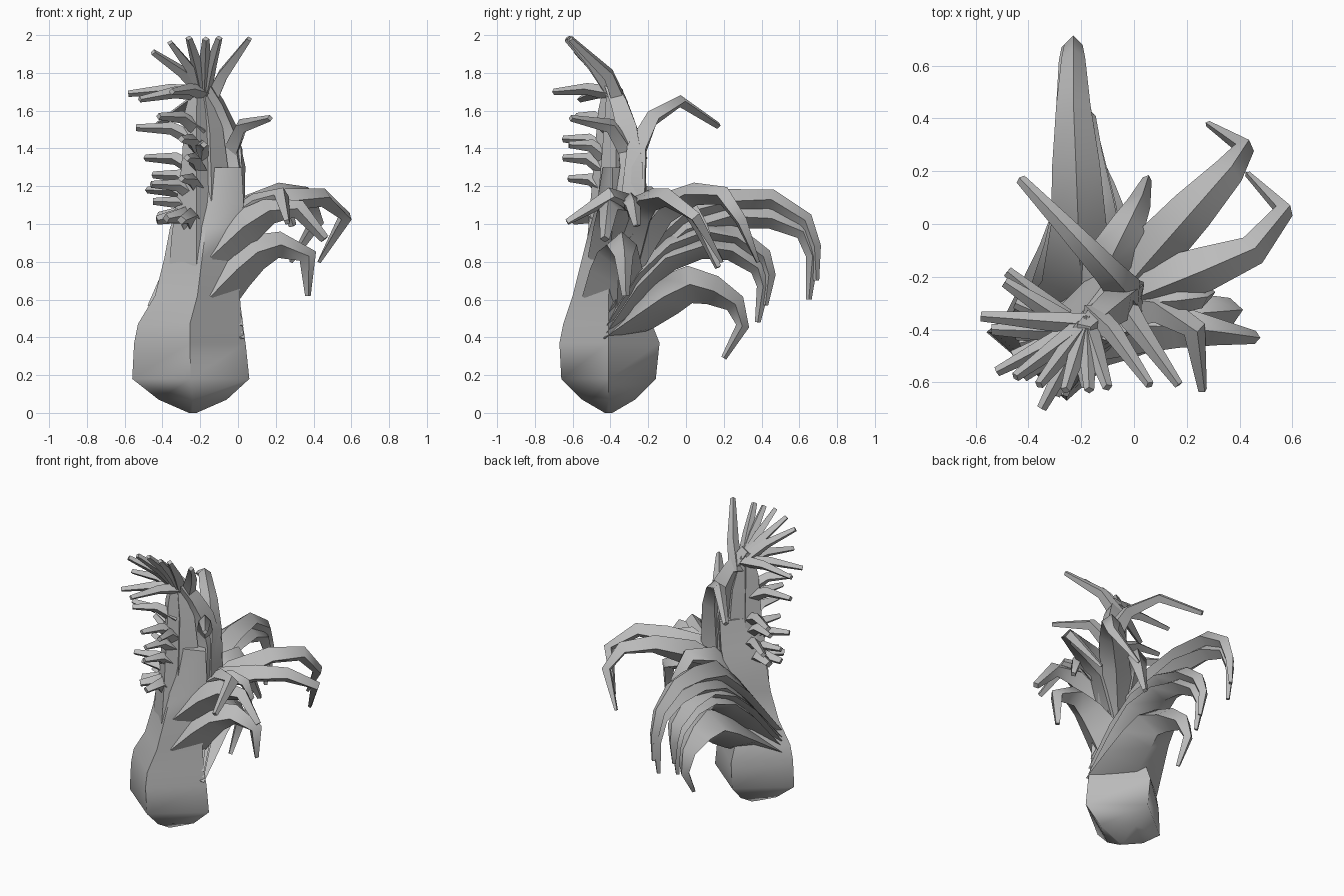
import bpy, bmesh, math
from mathutils import Vector

grey = bpy.data.materials.new("warm_grey")
grey.diffuse_color = (0.5, 0.5, 0.5, 1)


def finish(bm, name):
    bmesh.ops.recalc_face_normals(bm, faces=bm.faces)
    me = bpy.data.meshes.new(name)
    bm.to_mesh(me)
    bm.free()
    ob = bpy.data.objects.new(name, me)
    bpy.context.collection.objects.link(ob)
    me.materials.append(grey)
    bpy.ops.object.select_all(action='DESELECT')
    ob.select_set(True)
    bpy.context.view_layer.objects.active = ob
    bpy.ops.object.shade_smooth_by_angle(angle=math.radians(60))
    return ob


def skin(bm, rings):
    for a, b in zip(rings, rings[1:]):
        n = len(a)
        for i in range(n):
            bm.faces.new((a[i], a[(i + 1) % n], b[(i + 1) % n], b[i]))
    bm.faces.new(rings[0][::-1])
    bm.faces.new(rings[-1])


def limb(name, pts, wide, thick, sides=4):
    """Tapering diamond tube; wide = horizontal radii, thick = radii in the bending plane."""
    pts = [Vector(p) for p in pts]
    run = pts[-1] - pts[0]
    run.z = 0
    side = run.cross(Vector((0, 0, 1))).normalized() if run.length > 0.1 else Vector((1, 0, 0))
    bm = bmesh.new()
    rings = []
    for i, p in enumerate(pts):
        t = (pts[min(i + 1, len(pts) - 1)] - pts[max(i - 1, 0)]).normalized()
        u = (side - t * side.dot(t)).normalized()
        v = t.cross(u)
        rings.append([bm.verts.new(p + u * wide[i] * math.cos(a) + v * thick[i] * math.sin(a))
                      for a in (math.tau * k / sides for k in range(sides))])
    skin(bm, rings)
    return finish(bm, name)


# Bulbous body with a diamond section: z, x min, x max, y min, y max
body = [(0.0, -0.26, -0.22, -0.43, -0.39), (0.07, -0.42, -0.06, -0.55, -0.27),
        (0.18, -0.56, 0.06, -0.66, -0.16), (0.37, -0.55, 0.04, -0.67, -0.14),
        (0.47, -0.53, 0.02, -0.65, -0.18), (0.62, -0.44, 0.01, -0.6, -0.22),
        (0.82, -0.39, 0.01, -0.55, -0.22), (0.98, -0.36, 0.02, -0.51, -0.2),
        (1.12, -0.3, 0.03, -0.47, -0.2), (1.3, -0.24, 0.02, -0.44, -0.22)]
bm = bmesh.new()
rings = []
for z, x0, x1, y0, y1 in body:
    xm, ym = (x0 + x1) / 2, -0.41 if z < 0.7 else -0.39
    rings.append([bm.verts.new(c) for c in ((x1, ym, z), (xm, y1, z), (x0, ym, z), (xm, y0, z))])
skin(bm, rings)
finish(bm, "bulb_body")

# Upright stems
limb("curved_stem", [(-0.1, -0.34, 0.8), (-0.05, -0.3, 1.1), (-0.04, -0.29, 1.3), (-0.07, -0.31, 1.5),
                     (-0.12, -0.35, 1.63), (-0.19, -0.41, 1.76)],
     [0.13, 0.1, 0.075, 0.07, 0.06, 0.04], [0.12, 0.11, 0.1, 0.08, 0.06, 0.04])
limb("straight_stem", [(-0.22, -0.42, 0.6), (-0.22, -0.42, 0.95), (-0.22, -0.42, 1.3),
                       (-0.22, -0.41, 1.6), (-0.21, -0.4, 1.75)],
     [0.16, 0.13, 0.08, 0.06, 0.03], [0.14, 0.1, 0.07, 0.055, 0.03])
limb("middle_stem", [(-0.14, -0.37, 0.9), (-0.14, -0.37, 1.2), (-0.15, -0.37, 1.5), (-0.18, -0.39, 1.72)],
     [0.12, 0.1, 0.07, 0.03], [0.12, 0.09, 0.065, 0.03])

# Long arching tentacles at the back, stacked, each flaring to the body's full width at its root
W = [0.25, 0.15, 0.105, 0.09, 0.065, 0.045, 0.035, 0.015]
T = [0.05, 0.08, 0.075, 0.065, 0.055, 0.045, 0.035, 0.015]
limb("back_tentacle_upper", [(-0.23, -0.4, 0.55), (-0.2, -0.22, 0.86), (-0.21, 0.0, 1.06), (-0.22, 0.23, 1.12),
                             (-0.23, 0.45, 1.13), (-0.23, 0.63, 1.02), (-0.23, 0.68, 0.88), (-0.23, 0.69, 0.7)], W, T)
limb("back_tentacle_second", [(-0.23, -0.4, 0.5), (-0.2, -0.22, 0.78), (-0.21, 0.0, 0.97), (-0.22, 0.23, 1.04),
                              (-0.23, 0.45, 1.03), (-0.24, 0.62, 0.96), (-0.24, 0.67, 0.83), (-0.24, 0.65, 0.6)], W, T)
W = [0.26, 0.19, 0.15, 0.11, 0.08, 0.055, 0.035, 0.015]
limb("back_tentacle_third", [(-0.23, -0.4, 0.48), (-0.2, -0.24, 0.74), (-0.19, -0.08, 0.89), (-0.19, 0.1, 0.96),
                             (-0.2, 0.27, 0.93), (-0.2, 0.41, 0.83), (-0.21, 0.44, 0.73), (-0.2, 0.42, 0.57)], W, T)
limb("back_tentacle_fourth", [(-0.23, -0.4, 0.44), (-0.2, -0.24, 0.68), (-0.18, -0.1, 0.82), (-0.18, 0.08, 0.88),
                              (-0.19, 0.24, 0.86), (-0.2, 0.38, 0.77), (-0.21, 0.41, 0.67), (-0.2, 0.38, 0.48)], W, T)
limb("back_tentacle_lower", [(-0.23, -0.4, 0.41), (-0.2, -0.23, 0.53), (-0.18, -0.1, 0.62), (-0.17, 0.02, 0.68),
                             (-0.18, 0.14, 0.65), (-0.19, 0.26, 0.58), (-0.2, 0.3, 0.46), (-0.2, 0.2, 0.29)],
     [0.27, 0.22, 0.18, 0.15, 0.11, 0.065, 0.035, 0.015], [0.05, 0.1, 0.11, 0.1, 0.08, 0.055, 0.035, 0.015])

# Arching tentacles on the right side
W = [0.12, 0.1, 0.085, 0.06, 0.04, 0.012]
T = [0.12, 0.085, 0.06, 0.05, 0.035, 0.012]
limb("right_tentacle_back", [(-0.1, -0.3, 0.85), (0.06, -0.12, 1.08), (0.22, 0.05, 1.16),
                             (0.36, 0.2, 1.15), (0.42, 0.29, 1.02), (0.28, 0.38, 0.8)], W, T)
limb("right_tentacle_side", [(-0.1, -0.32, 0.85), (0.08, -0.23, 1.08), (0.27, -0.17, 1.13),
                             (0.45, -0.1, 1.14), (0.57, 0.05, 1.04), (0.43, 0.19, 0.8)], W, T)
limb("right_tentacle_low", [(-0.16, -0.38, 0.62), (-0.02, -0.37, 0.76), (0.09, -0.36, 0.85),
                            (0.22, -0.34, 0.89), (0.37, -0.33, 0.83), (0.37, -0.32, 0.62)],
     [0.17, 0.14, 0.11, 0.08, 0.05, 0.02], [0.15, 0.12, 0.1, 0.07, 0.05, 0.015])
limb("right_tentacle_mid", [(-0.14, -0.39, 0.82), (0.03, -0.39, 0.98), (0.17, -0.39, 1.07),
                            (0.32, -0.41, 1.08), (0.46, -0.43, 0.92)],
     [0.13, 0.1, 0.08, 0.05, 0.025], [0.13, 0.1, 0.07, 0.05, 0.025])
limb("front_right_tentacle", [(-0.08, -0.32, 0.95), (0.1, -0.32, 1.11), (0.23, -0.4, 1.15), (0.26, -0.63, 1.01)],
     [0.1, 0.06, 0.045, 0.018], [0.1, 0.06, 0.045, 0.018])
limb("short_right_tentacle", [(-0.02, -0.3, 1.02), (0.17, -0.29, 1.12), (0.25, -0.28, 1.1), (0.29, -0.26, 0.99)],
     [0.07, 0.05, 0.04, 0.02], [0.07, 0.05, 0.04, 0.02])
limb("back_middle_tentacle", [(-0.14, -0.3, 0.85), (-0.09, -0.13, 1.09), (-0.02, 0.0, 1.12),
                              (0.02, 0.08, 0.98), (0.05, 0.17, 0.77)],
     [0.12, 0.09, 0.065, 0.045, 0.018], [0.1, 0.07, 0.055, 0.04, 0.018])

# High tentacle reaching back and left
limb("high_back_tentacle", [(-0.03, -0.28, 1.1), (-0.03, -0.26, 1.4), (-0.1, -0.18, 1.56),
                            (-0.24, -0.03, 1.65), (-0.43, 0.17, 1.52)],
     [0.09, 0.07, 0.055, 0.04, 0.02], [0.09, 0.07, 0.045, 0.032, 0.018])


# Spikes: each springs from a stem, bends slightly and ends blunt
def spike(name, root, tip, r=0.042, lift=0.02):
    root, tip = Vector(root), Vector(tip)
    mid = root.lerp(tip, 0.45) + Vector((0, 0, lift))
    limb(name, [root, mid, tip], [r, r * 0.8, r * 0.45], [r, r * 0.75, r * 0.4])


# Crown fan
for i, tip in enumerate([(-0.45, -0.58, 1.91), (-0.36, -0.61, 1.96), (-0.26, -0.63, 1.985), (-0.17, -0.63, 1.98),
                         (-0.1, -0.62, 1.985), (-0.58, -0.35, 1.69), (-0.52, -0.56, 1.66), (-0.35, -0.7, 1.7)]):
    spike(f"crown_spike_{i + 1}", (-0.18, -0.38, 1.69), tip)
limb("crown_long_spike", [(-0.16, -0.34, 1.62), (-0.08, -0.41, 1.79), (0.06, -0.61, 1.98)],
     [0.05, 0.038, 0.017], [0.05, 0.038, 0.017])
limb("stem_right_spike", [(-0.05, -0.3, 1.36), (0.02, -0.4, 1.52), (0.17, -0.61, 1.56)],
     [0.055, 0.04, 0.017], [0.055, 0.04, 0.017])

# Rows of spikes down the straight stem
for i, tip in enumerate([(-0.54, -0.4, 1.51), (-0.42, -0.58, 1.57), (-0.49, -0.22, 1.35), (-0.3, -0.65, 1.45),
                         (-0.27, -0.65, 1.35), (-0.46, -0.5, 1.21), (-0.45, -0.3, 1.26), (-0.3, -0.62, 1.24),
                         (-0.45, -0.42, 1.12), (-0.48, -0.18, 1.18), (-0.18, -0.62, 1.42)]):
    spike(f"stem_spike_{i + 1}", (-0.2, -0.41, tip[2] - 0.08), tip, 0.045, 0.04)
for i, tip in enumerate([(-0.43, -0.45, 1.02), (-0.38, -0.55, 1.03), (-0.3, -0.6, 1.02), (-0.42, -0.33, 1.04)]):
    spike(f"collar_spike_{i + 1}", (-0.22, -0.41, 0.94), tip, 0.06, 0.07)
